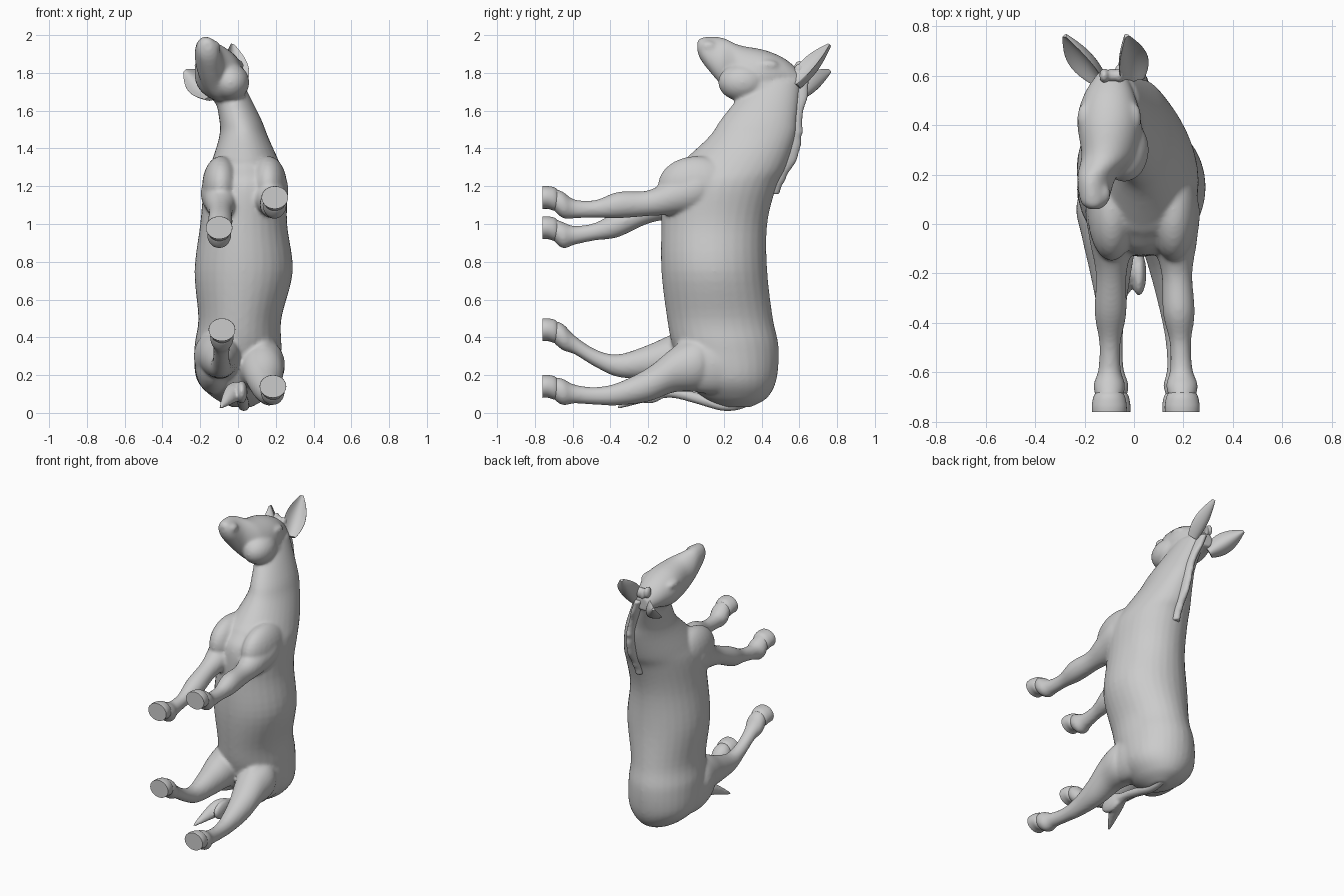
import bpy
import bmesh
import math
import random
from mathutils import Vector

random.seed(4)
X, Y, Z = Vector((1, 0, 0)), Vector((0, 1, 0)), Vector((0, 0, 1))

default = bpy.data.objects.get("Cube")
if default:
    bpy.data.objects.remove(default, do_unlink=True)

grey = bpy.data.materials.new("soft grey")
grey.use_nodes = True
grey.diffuse_color = (.6, .6, .6, 1)
grey.node_tree.nodes["Principled BSDF"].inputs["Base Color"].default_value = grey.diffuse_color


def catmull_rom(before, start, end, after, t):
    """Value at t between start and end, eased by the neighbours."""
    slope_in, slope_out = (end - before) / 2, (after - start) / 2
    rise = end - start
    curve = 3 * rise - 2 * slope_in - slope_out
    twist = slope_in + slope_out - 2 * rise
    return start + t * (slope_in + t * (curve + t * twist))


def spline(rows, steps):
    """Smoothly interpolate rows of numbers."""
    padded = [rows[0], *rows, rows[-1]]
    out = []
    for group in zip(padded, padded[1:], padded[2:], padded[3:]):
        for step in range(steps):
            out.append([catmull_rom(*column, step / steps) for column in zip(*group)])
    out.append(list(rows[-1]))
    return out


def loft(bm, rows, u, v, steps=5, sides=32, bend=0):
    """Skin oval rings; each row is centre x, y, z and half sizes along u, v."""
    rings = []
    for x, y, z, wide, deep in spline(rows, steps):
        ring = []
        for k in range(sides):
            angle = math.tau * k / sides
            across, along = math.cos(angle), math.sin(angle)
            lift = deep * along + bend * wide * across ** 2
            ring.append(bm.verts.new(Vector((x, y, z)) + u * wide * across + v * lift))
        rings.append(ring)
    for ring, following in zip(rings, rings[1:]):
        for k in range(sides):
            bm.faces.new((ring[k - 1], ring[k], following[k], following[k - 1]))
    bm.faces.new(rings[0])
    bm.faces.new(rings[-1])


def blob(bm, centre, size):
    """Ellipsoid for muscles and bony bumps."""
    made = bmesh.ops.create_uvsphere(bm, u_segments=24, v_segments=16, radius=1)
    for vert in made["verts"]:
        vert.co = Vector([c + s * p for c, s, p in zip(centre, size, vert.co)])


def finish(name, bm, voxel=0, relax=0):
    """Turn the bmesh into a smooth object, optionally fusing its parts."""
    bmesh.ops.recalc_face_normals(bm, faces=bm.faces)
    mesh = bpy.data.meshes.new(name)
    bm.to_mesh(mesh)
    bm.free()
    mesh.materials.append(grey)
    part = bpy.data.objects.new(name, mesh)
    bpy.context.collection.objects.link(part)
    bpy.ops.object.select_all(action="DESELECT")
    part.select_set(True)
    bpy.context.view_layer.objects.active = part
    bpy.ops.object.shade_smooth_by_angle(angle=math.radians(50))
    if voxel:
        fuse = part.modifiers.new("fuse", "REMESH")
        fuse.mode = "VOXEL"
        fuse.voxel_size = voxel
        fuse.use_smooth_shade = True
        part.modifiers.new("relax", "SMOOTH").iterations = relax


# Trunk and neck, from rump to poll
trunk = [
    (.02, .27, .03, .05, .07), (.01, .26, .08, .14, .17), (0, .24, .18, .22, .24),
    (0, .21, .35, .23, .28), (.01, .18, .5, .22, .28), (.03, .15, .75, .26, .28),
    (.03, .15, 1, .23, .28), (.04, .18, 1.2, .22, .3), (.04, .24, 1.3, .19, .29),
    (.03, .35, 1.46, .13, .23), (.01, .39, 1.56, .11, .2), (-.06, .48, 1.76, .08, .13)]
bm = bmesh.new()
loft(bm, trunk, X, Y)

# Head, muzzle to poll, rolled a little to one side
roll = Vector((-.25, 0, 1)).normalized()
loft(bm, [
    (-.16, .06, 1.94, .02, .03), (-.16, .09, 1.92, .055, .07), (-.15, .19, 1.86, .075, .13),
    (-.1, .28, 1.8, .11, .15), (-.1, .42, 1.79, .13, .13), (-.1, .53, 1.78, .1, .09),
    (-.09, .62, 1.74, .05, .05)], Y.cross(roll), roll)
blob(bm, (-.04, .3, 1.75), (.1, .13, .1))
# Throat and chest fill
blob(bm, (-.05, .41, 1.7), (.09, .12, .1))
blob(bm, (.04, .13, 1.24), (.19, .2, .14))

# Paired brows, nostrils, shoulders and haunches
for pair, y, z, size in (
        ((-.2, 0), .43, 1.84, (.03, .06, .03)),
        ((-.19, -.12), .12, 1.94, (.025, .04, .03)),
        ((.16, -.09), .06, 1.2, (.1, .21, .16)),
        ((.13, -.13), .14, .26, (.1, .25, .16))):
    for x in pair:
        blob(bm, (x, y, z), size)

# Legs: shared stations and girths; each has a foot x, a top x and a height line
stations = (-.7, -.65, -.59, -.48, -.36, -.2, -.06, .08, .2)
front_girth = (.06, .07, .05, .047, .07, .068, .1, .12, .06)
hind_girth = (.06, .07, .05, .047, .06, .09, .12, .14, .06)
legs = (
    ("left_front", .195, .14, front_girth, (1.13, 1.1, 1.08, 1.08, 1.1, 1.11, 1.15, 1.19, 1.2)),
    ("right_front", -.1, -.08, front_girth, (.97, .94, .94, .96, 1, 1.07, 1.13, 1.17, 1.2)),
    ("left_hind", .185, .09, hind_girth, (.13, .11, .1, .09, .1, .15, .23, .26, .26)),
    ("right_hind", -.085, -.11, hind_girth, (.43, .4, .36, .29, .25, .27, .3, .3, .3)))
for name, foot, top, girths, heights in legs:
    rows = []
    for i, (y, z, girth) in enumerate(zip(stations, heights, girths)):
        rows.append((foot + (top - foot) * (i / 8) ** 2, y, z, girth * .92, girth))
    loft(bm, rows, X, Z)
finish("body_head_and_legs", bm, .01, 9)

# Hooves: flat-soled caps that flare from each pastern
for name, x, top, girths, heights in legs:
    z, girth = heights[0], girths[0]
    bm = bmesh.new()
    loft(bm, [(x, -.76, z + .01, girth + .01, girth), (x, -.73, z + .01, girth + .01, girth),
              (x, -.69, z, girth, girth), (x, -.66, z - .01, girth / 2, girth / 2)], X, Z)
    finish(name + "_hoof", bm)

# Ears: cupped leaves opening forwards
for name, base, tip, facing in (
        ("left_ear", (0, .58, 1.74), (-.03, .76, 1.95), (.4, -.4, .6)),
        ("right_ear", (-.14, .58, 1.68), (-.28, .76, 1.81), (-.5, -.6, .5))):
    base, tip = Vector(base), Vector(tip)
    axis = (tip - base).normalized()
    across = axis.cross(Vector(facing)).normalized()
    inward = across.cross(axis)
    rows = []
    for step in range(7):
        t = step / 6
        wide = .068 * math.sin(math.pi * (.2 + .75 * t))
        centre = base.lerp(tip, t) - inward * wide * .4
        rows.append((*centre, wide, .02 - .012 * t))
    bm = bmesh.new()
    loft(bm, rows, across, inward, bend=.75)
    finish(name, bm)

# Mane: ragged crest rising out of the back of the neck, ending in a forelock
bm = bmesh.new()
crest = [(x, y + deep - .03, z, .03, min(z - 1.1, random.uniform(.055, .075)))
         for x, y, z, wide, deep in spline(trunk, 4) if z > 1.12]
loft(bm, crest, X, Y, steps=3, sides=16)
for x in (-.12, -.09, -.06):
    blob(bm, (x, .6, random.uniform(1.8, 1.83)), (.02, .03, .04))
finish("mane", bm, .008, 3)

# Tail swinging under the rump to a hairy tuft
bm = bmesh.new()
tail = [(.02, .41, .13, .03), (.03, .32, .06, .03), (.03, .2, .04, .03), (.02, .05, .08, .03),
        (.01, -.08, .11, .03), (-.02, -.2, .11, .05), (-.09, -.36, .03, .01)]
loft(bm, [(*row, row[-1]) for row in tail], X, Z)
blob(bm, (.02, -.2, .11), (.03, .09, .06))
finish("tail", bm, .009, 3)
